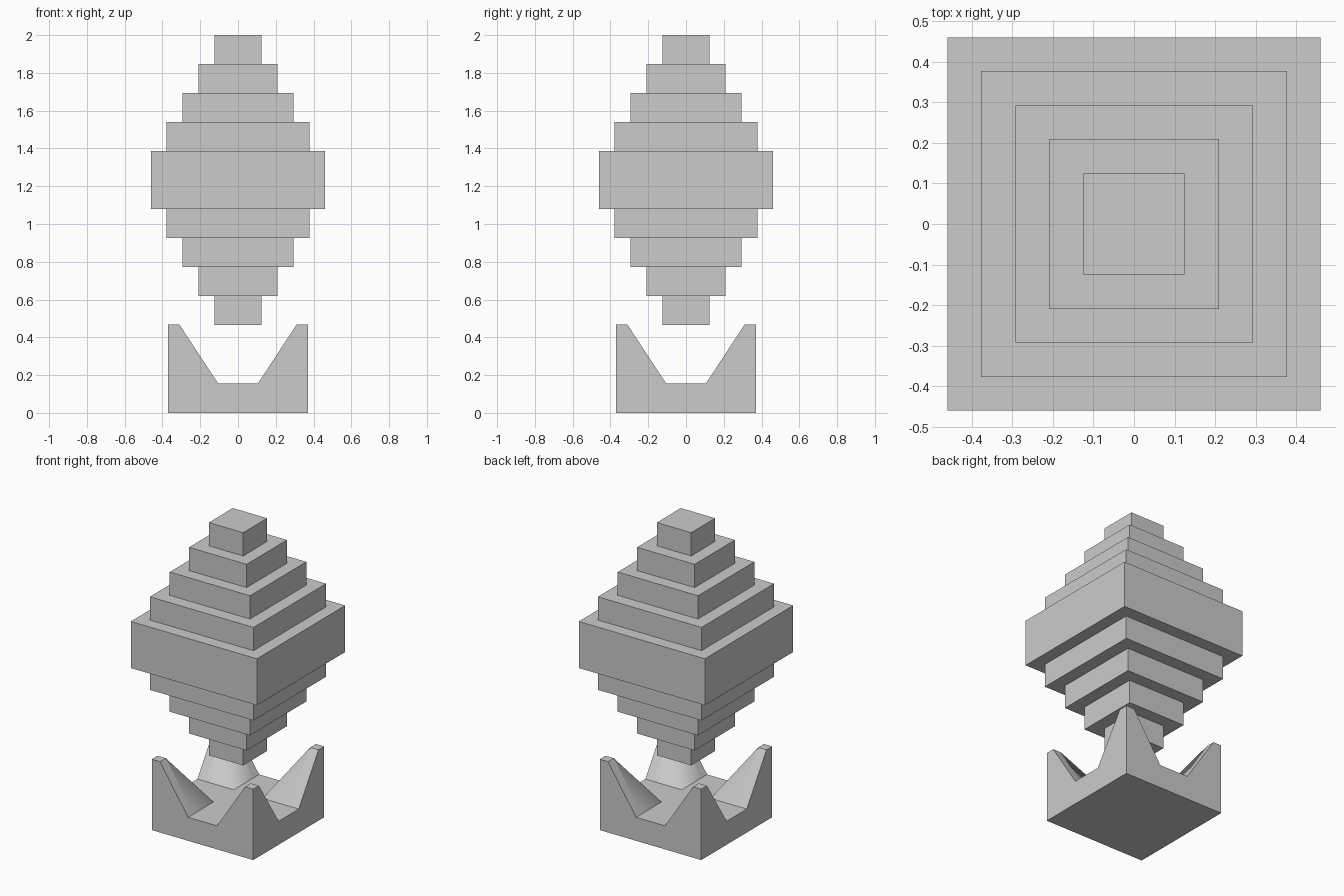
import bpy, bmesh

if "Cube" in bpy.data.objects:
    bpy.data.objects.remove(bpy.data.objects["Cube"])

grey = bpy.data.materials.new("plain grey")
grey.diffuse_color = (0.6, 0.6, 0.6, 1)
grey.use_nodes = True
grey.node_tree.nodes["Principled BSDF"].inputs["Base Color"].default_value = grey.diffuse_color


def finish(bm, name):
    bmesh.ops.remove_doubles(bm, verts=bm.verts, dist=0.0005)
    bmesh.ops.recalc_face_normals(bm, faces=bm.faces)
    # sharp everywhere except the ridge between two smooth faces
    for e in bm.edges:
        e.smooth = len(e.link_faces) == 2 and all(f.smooth for f in e.link_faces)
    mesh = bpy.data.meshes.new(name)
    bm.to_mesh(mesh)
    bm.free()
    mesh.materials.append(grey)
    ob = bpy.data.objects.new(name, mesh)
    bpy.context.collection.objects.link(ob)


# Stepped floating crystal: square rings stacked up a mirrored profile
halves = [0.125, 0.21, 0.293, 0.378, 0.46]
bottom, step = 0.465, 0.1535
layers = halves + halves[::-1]
profile = []
for i, r in enumerate(layers):
    profile += [(r, bottom + i * step), (r, bottom + (i + 1) * step)]

bm = bmesh.new()
rings = [[bm.verts.new((sx * r, sy * r, z))
          for sx, sy in ((1, 1), (-1, 1), (-1, -1), (1, -1))] for r, z in profile]
for lo, hi in zip(rings, rings[1:]):
    if (lo[0].co - hi[0].co).length < 0.001:
        continue  # the middle layer is two steps tall
    for k in range(4):
        n = (k + 1) % 4
        bm.faces.new((lo[k], lo[n], hi[n], hi[k]))
bm.faces.new(rings[0])
bm.faces.new(rings[-1])
finish(bm, "stepped_crystal")

# Pedestal: block with crossed V notches leaving four corner prongs
a, b, c = 0.37, 0.31, 0.105      # outer wall, prong top, notch floor
h, f = 0.467, 0.155              # prong height, floor height


def turned(points, k):
    for _ in range(k):
        points = [(-y, x, z) for x, y, z in points]
    return points


bm = bmesh.new()


def face(points, smooth=False):
    bm.faces.new([bm.verts.new(p) for p in points]).smooth = smooth


floor = []
for k in range(4):
    # outer wall with its notch
    face(turned([(a, -a, 0), (a, a, 0), (a, a, h), (a, b, h), (a, c, f),
                 (a, -c, f), (a, -b, h), (a, -a, h)], k))
    # prong top
    face(turned([(a, a, h), (b, a, h), (b, b, h), (a, b, h)], k))
    # sloping strips and inner slopes on both sides of the prong
    strip = [(a, b, h), (b, b, h), (b, c, f), (a, c, f)]
    slope = [(b, b, h), (c, c, f), (b, c, f)]
    for pts, smooth in ((strip, False), (slope, True)):
        face(turned(pts, k), smooth)
        face(turned([(y, x, z) for x, y, z in pts], k), smooth)
    floor += turned([(b, -c, f), (a, -c, f), (a, c, f), (b, c, f), (c, c, f)], k)
face(floor)
face([(a, a, 0), (-a, a, 0), (-a, -a, 0), (a, -a, 0)])
finish(bm, "pronged_pedestal")
